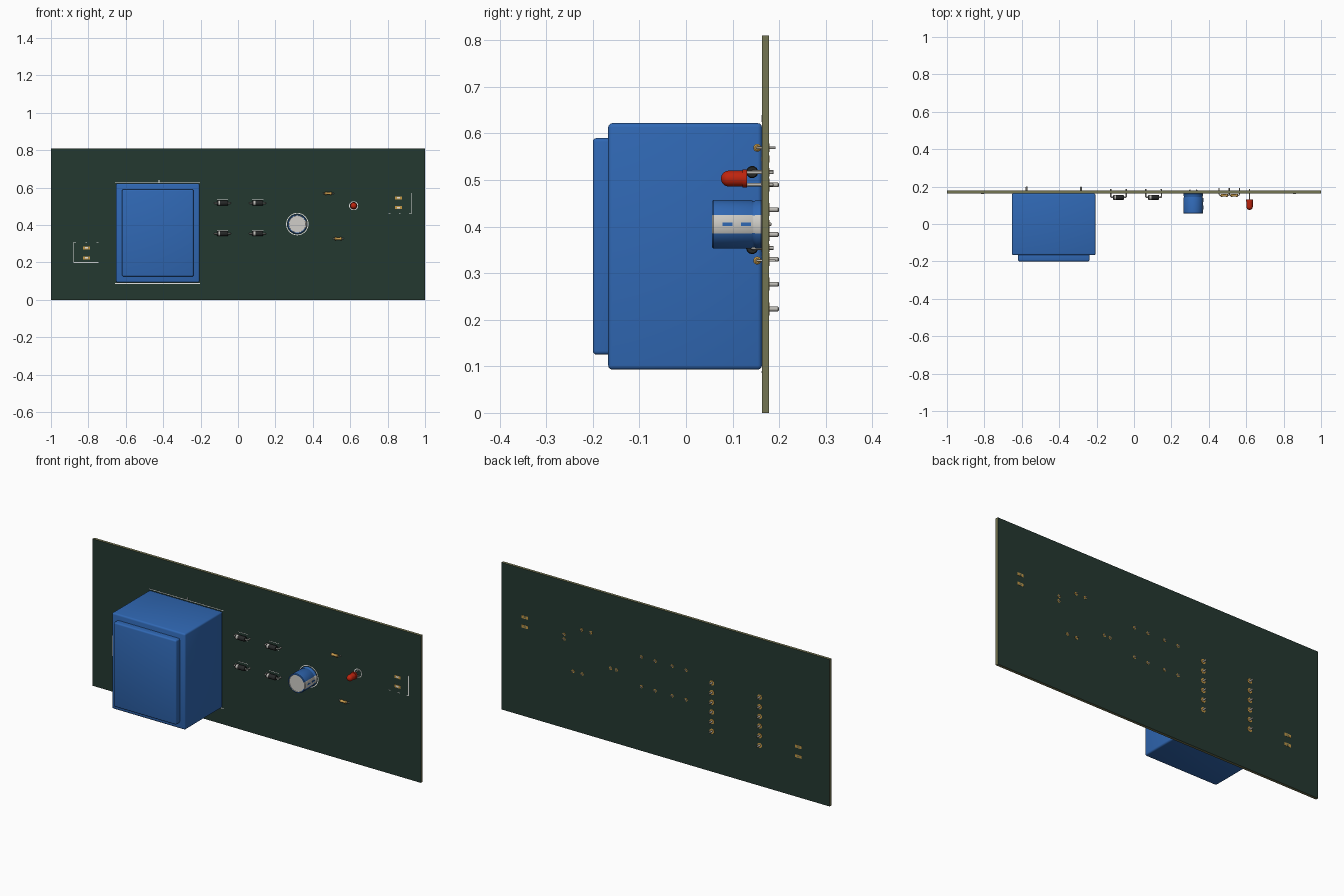
import bpy, bmesh, math
from mathutils import Vector

cube = bpy.data.objects.get("Cube")
if cube:
    bpy.data.objects.remove(cube, do_unlink=True)


def material(name, rgb):
    lin = [((c / 255 + 0.055) / 1.055) ** 2.4 if c > 10 else c / 255 / 12.92 for c in rgb]
    m = bpy.data.materials.new(name)
    m.use_nodes = True
    m.diffuse_color = (*lin, 1)
    bsdf = next(n for n in m.node_tree.nodes if n.type == 'BSDF_PRINCIPLED')
    bsdf.inputs["Base Color"].default_value = (*lin, 1)
    return m


GREEN = material("board_green", (36, 56, 48))
EDGE = material("board_edge_olive", (116, 117, 82))
BLUE = material("plastic_blue", (48, 104, 180))
SILVER = material("metal_silver", (190, 188, 182))
GREY = material("pale_grey", (208, 206, 200))
BLACK = material("diode_black", (38, 40, 40))
RED = material("led_red", (190, 36, 14))
TAN = material("resistor_tan", (205, 160, 80))
GOLD = material("pad_gold", (196, 152, 70))
WHITE = material("print_white", (238, 238, 236))

FRONT, BACK = 0.163, 0.178      # board faces along y


def finish(name, bm, mats, rule=None, smooth=True):
    bmesh.ops.recalc_face_normals(bm, faces=bm.faces[:])
    if rule:
        for f in bm.faces:
            f.material_index = rule(f)
    me = bpy.data.meshes.new(name)
    bm.to_mesh(me)
    bm.free()
    for m in mats:
        me.materials.append(m)
    ob = bpy.data.objects.new(name, me)
    bpy.context.collection.objects.link(ob)
    if smooth:
        bpy.ops.object.select_all(action='DESELECT')
        ob.select_set(True)
        bpy.context.view_layer.objects.active = ob
        bpy.ops.object.shade_smooth_by_angle(angle=math.radians(35))
    return ob


def box(name, lo, hi, mats, rule=None, bevel=0):
    bm = bmesh.new()
    bmesh.ops.create_cube(bm, size=1)
    for v in bm.verts:
        v.co = [(a + b) / 2 + c * (b - a) for a, b, c in zip(lo, hi, v.co)]
    if bevel:
        bmesh.ops.bevel(bm, geom=bm.edges[:], offset=bevel, segments=3,
                        profile=0.5, affect='EDGES')
    return finish(name, bm, mats, rule, bevel > 0)


def lathe(name, profile, centre, axis, mats, rule=None, seg=24):
    """Revolve (radius, offset) pairs about the x or y axis through centre."""
    bm = bmesh.new()
    rings = []
    for r, h in profile:
        ring = []
        for i in range(1 if r == 0 else seg):
            a = 2 * math.pi * i / seg
            u, w = r * math.cos(a), r * math.sin(a)
            p = Vector((u, h, w)) if axis == 'y' else Vector((h, u, w))
            ring.append(bm.verts.new(p))
        rings.append(ring)
    for a, b in zip(rings, rings[1:]):
        for i in range(seg):
            j = (i + 1) % seg
            quad = [a[i % len(a)], a[j % len(a)], b[j % len(b)], b[i % len(b)]]
            bm.faces.new(list(dict.fromkeys(quad)))
    if rule:
        for f in bm.faces:
            f.material_index = rule(f)
    for v in bm.verts:
        v.co += Vector(centre)
    return finish(name, bm, mats)


def pin(name, x, z, y0, y1, r):
    lathe(name, [(0, y0), (r, y0), (r, y1 - r / 2), (r / 2, y1), (0, y1)],
          (x, 0, z), 'y', [SILVER], seg=12)


def pad(name, x, z, r=0.011):
    """Plated ring on the back of the board."""
    lathe(name, [(0, BACK - 0.001), (r, BACK - 0.001), (r, BACK + 0.001), (0, BACK + 0.001)],
          (x, 0, z), 'y', [GOLD], seg=16)


def print_line(name, x0, x1, z0, z1):
    box(name, (x0, FRONT - 0.001, z0), (x1, FRONT + 0.001, z1), [WHITE])


def print_ring(name, x, z, r):
    lathe(name, [(r - 0.004, FRONT), (r - 0.004, FRONT - 0.001), (r, FRONT - 0.001), (r, FRONT)],
          (x, 0, z), 'y', [WHITE], seg=32)


def bent_lead(name, x, z, half, y, end, r):
    """Wire running along x and bent back through the board at both ends."""
    cu = bpy.data.curves.new(name, 'CURVE')
    cu.dimensions = '3D'
    cu.bevel_depth, cu.bevel_resolution, cu.use_fill_caps = r, 2, True
    k = half - 0.006
    pts = [(-half, end), (-half, y + 0.006), (-half + 0.002, y + 0.002), (-k, y),
           (k, y), (half - 0.002, y + 0.002), (half, y + 0.006), (half, end)]
    s = cu.splines.new('POLY')
    s.points.add(len(pts) - 1)
    for p, (dx, py) in zip(s.points, pts):
        p.co = (x + dx, py, z, 1)
    cu.materials.append(SILVER)
    ob = bpy.data.objects.new(name, cu)
    bpy.context.collection.objects.link(ob)
    bpy.ops.object.select_all(action='DESELECT')
    ob.select_set(True)
    bpy.context.view_layer.objects.active = ob
    bpy.ops.object.convert(target='MESH')
    for i, dx in enumerate((-half, half)):
        pad(f"{name}_pad_{i}", x + dx, z, 0.009)


# Circuit board: green faces, olive edges
box("circuit_board", (-1, FRONT, 0), (1, BACK, 0.81), [GREEN, EDGE],
    lambda f: 0 if abs(f.normal.y) > 0.5 else 1)

# Transformer with raised front panel and two columns of pins
box("transformer_body", (-0.653, -0.167, 0.093), (-0.206, FRONT, 0.622), [BLUE], bevel=0.009)
box("transformer_panel", (-0.62, -0.2, 0.125), (-0.238, -0.15, 0.59), [BLUE], bevel=0.008)
for col, x in enumerate((-0.574, -0.283)):
    for row in range(6):
        z = 0.223 + row * 0.0533
        pin(f"transformer_pin_{col}_{row}", x, z, 0.15, 0.2, 0.005)
        pad(f"transformer_pad_{col}_{row}", x, z, 0.014)
print_line("transformer_print_bottom", -0.657, -0.202, 0.086, 0.09)
print_line("transformer_print_top", -0.657, -0.202, 0.625, 0.628)
print_line("transformer_print_tick", -0.425, -0.42, 0.628, 0.64)

# Four axial diodes
for i, (x, z) in enumerate([(a, b) for a in (-0.083, 0.105) for b in (0.354, 0.517)]):
    lathe(f"diode_{i}", [(0, -0.029), (0.011, -0.029), (0.013, -0.026), (0.013, -0.022),
                         (0.013, -0.012), (0.013, 0.026), (0.011, 0.029), (0, 0.029)],
          (x, 0.142, z), 'x', [BLACK, SILVER],
          lambda f: 1 if -0.022 < f.calc_center_median().x < -0.012 else 0)
    bent_lead(f"diode_lead_{i}", x, z, 0.042, 0.142, 0.188, 0.004)
    for s in (-1, 1):
        print_line(f"diode_print_{i}_{s}", x - 0.03, x + 0.03,
                   z + s * 0.018 - 0.001, z + s * 0.018 + 0.001)

# Round capacitor: blue sleeve, pale end and side stripe
CX, CZ = 0.317, 0.405


def cap_rule(f):
    c = f.calc_center_median()
    if c.y < 0.0605 and math.hypot(c.x, c.z) < 0.046:
        return 1
    return 1 if c.x > 0 and abs(math.atan2(c.z, c.x)) < 0.4 else 0


lathe("capacitor", [(0, 0.059), (0.045, 0.059), (0.046, 0.056), (0.05, 0.056), (0.0525, 0.059),
                    (0.0525, 0.139), (0.05, 0.143), (0.05, 0.147), (0.0525, 0.151),
                    (0.0525, 0.161), (0.05, FRONT), (0, FRONT)],
      (CX, 0, CZ), 'y', [BLUE, GREY], cap_rule, seg=48)
for i, y in enumerate((0.078, 0.118)):
    box(f"capacitor_mark_{i}", (CX + 0.049, y, CZ - 0.004), (CX + 0.0535, y + 0.022, CZ + 0.004), [BLUE])
for i, dx in enumerate((-0.018, 0.018)):
    pin(f"capacitor_pin_{i}", CX + dx, CZ, 0.15, 0.184, 0.004)
    pad(f"capacitor_pad_{i}", CX + dx, CZ, 0.009)
print_ring("capacitor_print", CX, CZ, 0.06)

# Red light with domed tip, flange and two legs
LX, LZ = 0.618, 0.503
dome = [(0.017 * math.sin(a), 0.092 - 0.017 * math.cos(a))
        for a in [i * math.pi / 12 for i in range(7)]]
lathe("led", dome + [(0.017, 0.121), (0.0195, 0.121), (0.0195, 0.131), (0, 0.131)],
      (LX, 0, LZ), 'y', [RED])
for i, dz in enumerate((-0.013, 0.013)):
    pin(f"led_leg_{i}", LX, LZ + dz, 0.125, 0.188, 0.0035)
    pad(f"led_pad_{i}", LX, LZ + dz, 0.009)
print_ring("led_print", LX, LZ, 0.024)

# Two axial resistors with bulged ends
half_profile = [(0, -0.02), (0.005, -0.02), (0.0085, -0.017), (0.0085, -0.011), (0.0065, -0.008)]
profile = half_profile + [(r, -h) for r, h in reversed(half_profile)]
for i, (x, z) in enumerate([(0.483, 0.569), (0.536, 0.327)]):
    lathe(f"resistor_{i}", profile, (x, 0.153, z), 'x', [TAN], seg=20)
    bent_lead(f"resistor_lead_{i}", x, z, 0.028, 0.153, 0.192, 0.0025)

# Wire terminals: plated pads with holes on both faces
for side, x, zs in (("right", -0.81, (0.225, 0.278)), ("left", 0.858, (0.493, 0.545))):
    for i, z in enumerate(zs):
        box(f"{side}_terminal_pad_{i}", (x - 0.019, FRONT - 0.001, z - 0.008),
            (x + 0.019, BACK + 0.001, z + 0.008), [GOLD], None, 0)
        for y in (FRONT - 0.0015, BACK + 0.0005):
            box(f"{side}_terminal_hole_{i}", (x - 0.008, y, z - 0.004),
                (x + 0.008, y + 0.001, z + 0.004), [WHITE if y < FRONT else EDGE])

# Printed corner lines beside the terminals
print_line("right_print_side", -0.88, -0.876, 0.2, 0.308)
print_line("right_print_bottom", -0.88, -0.745, 0.197, 0.201)
print_line("left_print_side", 0.924, 0.928, 0.46, 0.57)
for i in range(3):
    print_line(f"right_print_dot_{i}", -0.876 + i * 0.06, -0.866 + i * 0.06, 0.306, 0.309)
    print_line(f"left_print_dot_{i}", 0.805 + i * 0.055, 0.815 + i * 0.055, 0.459, 0.462)
